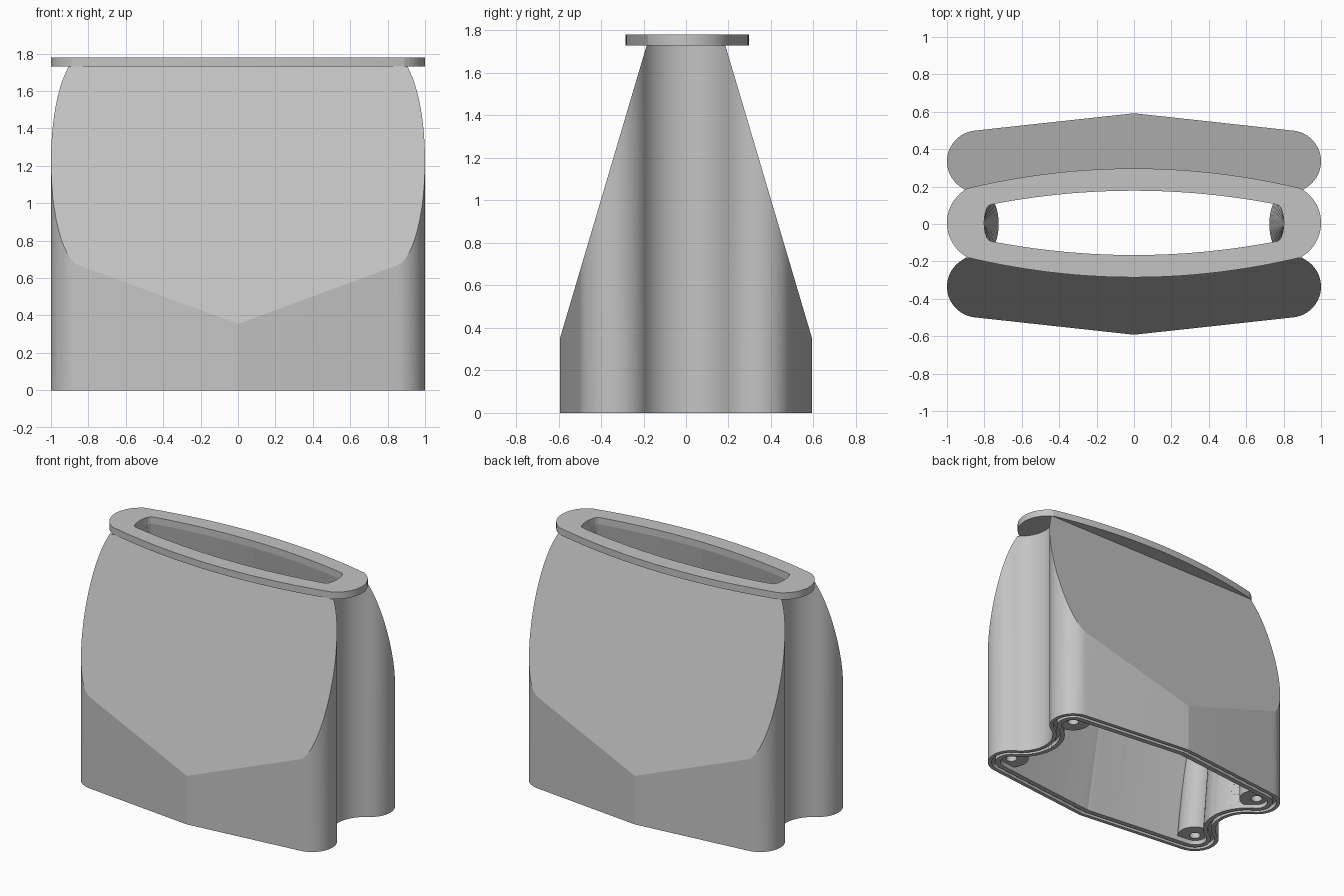
import bpy, bmesh, math

if "Cube" in bpy.data.objects:
    bpy.data.objects.remove(bpy.data.objects["Cube"])

# Main dimensions
LX, LY, LR = 0.835, 0.335, 0.165     # corner lobe centre and radius
NX = 1.03                            # side notch centre, tangent to the lobes
NR = math.hypot(NX - LX, LY) - LR
PEAK, BODY_TOP, TOP = 0.592, 1.73, 1.78
SHOULDER, TOP_HALF = 0.355, 0.185    # start height of the slope, half depth at its top
WALL = 0.085
SHIFT = 0.006                        # flange and mouth sit slightly to the back

grey = bpy.data.materials.new("light_grey")
grey.diffuse_color = (0.55, 0.55, 0.55, 1)
grey.use_nodes = True
grey.node_tree.nodes["Principled BSDF"].inputs["Base Color"].default_value = grey.diffuse_color


def loft(name, pts0, h0, pts1, h1, axis="z"):
    """Solid between two matching outlines: (x, y) along z, or (y, z) along x."""
    def place(p, h):
        return (p[0], p[1], h) if axis == "z" else (h, p[0], p[1])
    bm = bmesh.new()
    low = [bm.verts.new(place(p, h0)) for p in pts0]
    high = [bm.verts.new(place(p, h1)) for p in pts1]
    n = len(pts0)
    bm.faces.new(low)
    bm.faces.new(high)
    sides = [bm.faces.new((low[i], low[(i + 1) % n], high[(i + 1) % n], high[i]))
             for i in range(n)]
    bmesh.ops.recalc_face_normals(bm, faces=bm.faces)
    if pts0 != pts1:
        bmesh.ops.triangulate(bm, faces=sides)
    me = bpy.data.meshes.new(name)
    bm.to_mesh(me)
    bm.free()
    me.materials.append(grey)
    ob = bpy.data.objects.new(name, me)
    bpy.context.collection.objects.link(ob)
    return ob


def prism(name, pts, h0, h1, axis="z"):
    return loft(name, pts, h0, pts, h1, axis)


def boolean(ob, cutter, op):
    """Apply a boolean at once and drop the cutter."""
    m = ob.modifiers.new("cut", "BOOLEAN")
    m.operation, m.object, m.solver = op, cutter, "EXACT"
    dg = bpy.context.evaluated_depsgraph_get()
    me = bpy.data.meshes.new_from_object(ob.evaluated_get(dg))
    ob.modifiers.clear()
    ob.data = me
    bpy.data.objects.remove(cutter)


def arc(cx, cy, r, a0, a1, n):
    return [(cx + r * math.cos(a0 + (a1 - a0) * i / n),
             cy + r * math.sin(a0 + (a1 - a0) * i / n)) for i in range(n + 1)]


def circle(cx, cy, r, n):
    return arc(cx, cy, r, 0, math.tau, n)[:-1]


def mirror4(quarter, dy=0):
    """Quarter outline from (0, y) round to (x, 0), mirrored to a full loop."""
    right = quarter + [(x, -y) for x, y in quarter[-2::-1]]
    loop = right + [(-x, y) for x, y in right[-2:0:-1]]
    return [(x, y + dy) for x, y in loop]


def resample(pts, n):
    """n + 1 points evenly spaced by length along a polyline."""
    lens = [math.dist(a, b) for a, b in zip(pts, pts[1:])]
    out = []
    for i in range(n):
        s, k = sum(lens) * i / n, 0
        while s > lens[k]:
            s -= lens[k]
            k += 1
        f = s / lens[k]
        out.append(tuple(a + (b - a) * f for a, b in zip(pts[k], pts[k + 1])))
    return out + [pts[-1]]


def body_quarter(d, cuts=1):
    """Lobed footprint moved inward by d, its long edge split into cuts."""
    a, b = LX, PEAK - LY
    t = math.atan2(b, a) - math.asin(LR / math.hypot(a, b))
    to_notch = math.atan2(-LY, NX - LX)
    lobe = arc(LX, LY, LR - d, math.pi / 2 - t, to_notch, 20)
    notch = arc(NX, 0, NR + d, to_notch + math.pi, math.pi, 12)
    edge = resample([(0, PEAK - d / math.cos(t)), lobe[0]], cuts)
    return edge[:-1] + lobe + notch[1:]


def bowed(mid, end_x, end_y, n=14):
    """Gently curved long edge."""
    return [(end_x * i / n, mid - (mid - end_y) * (i / n) ** 2) for i in range(n + 1)]


# Mouth outline, with the same point count as the split footprint
ends = resample([(0.755, 0.1), (0.775, 0.094), (0.787, 0.078), (0.797, 0.045), (0.802, 0)], 32)
mouth = mirror4(bowed(0.172, 0.755, 0.1)[:-1] + ends, SHIFT)

# Body: lobed prism trimmed by the sloping front and back
body = prism("body", mirror4(body_quarter(0)), 0, 2)
k = (PEAK - TOP_HALF) / (BODY_TOP - SHOULDER)
foot = TOP_HALF + k * (BODY_TOP + 0.5)
side = [(foot, -0.5), (TOP_HALF, BODY_TOP), (-TOP_HALF, BODY_TOP), (-foot, -0.5)]
boolean(body, prism("trim", side, -1.2, 1.2, "x"), "INTERSECT")

# Inside tapers from the lobed footprint to the mouth, with leaning corner posts
cavity = loft("cavity", mirror4(body_quarter(WALL, 14)), -0.02, mouth, BODY_TOP + 0.005)
corners = [(sx, sy) for sx in (-1, 1) for sy in (-1, 1)]
for sx, sy in corners:
    post = loft("post", circle(sx * LX, sy * LY, 0.12, 48), 0.03,
                circle(sx * 0.91, sy * 0.22, 0.12, 48), 1.9)
    boolean(cavity, post, "DIFFERENCE")
boolean(body, cavity, "DIFFERENCE")

# Seal groove round the bottom rim
groove = prism("groove", mirror4(body_quarter(0.027)), -0.05, 0.03)
boolean(groove, prism("groove_core", mirror4(body_quarter(0.052)), -0.1, 0.1), "DIFFERENCE")
boolean(body, groove, "DIFFERENCE")

# Screw holes in the posts
for sx, sy in corners:
    boolean(body, prism("hole", circle(sx * LX, sy * LY, 0.038, 40), -0.1, 0.3), "DIFFERENCE")

# Top flange with bowed sides, round ends and the mouth opening
rim = arc(0.79, 0, 0.21, math.radians(62), 0, 16)
flange = prism("top_flange", mirror4(bowed(0.291, *rim[0]) + rim[1:], SHIFT), BODY_TOP, TOP)
boolean(flange, prism("flange_hole", mouth, 1.6, 1.9), "DIFFERENCE")

# Smooth shading with the slope and peak edges kept sharp
bpy.ops.object.select_all(action="DESELECT")
for ob in (body, flange):
    ob.select_set(True)
bpy.context.view_layer.objects.active = body
bpy.ops.object.shade_smooth_by_angle(angle=math.radians(11))
